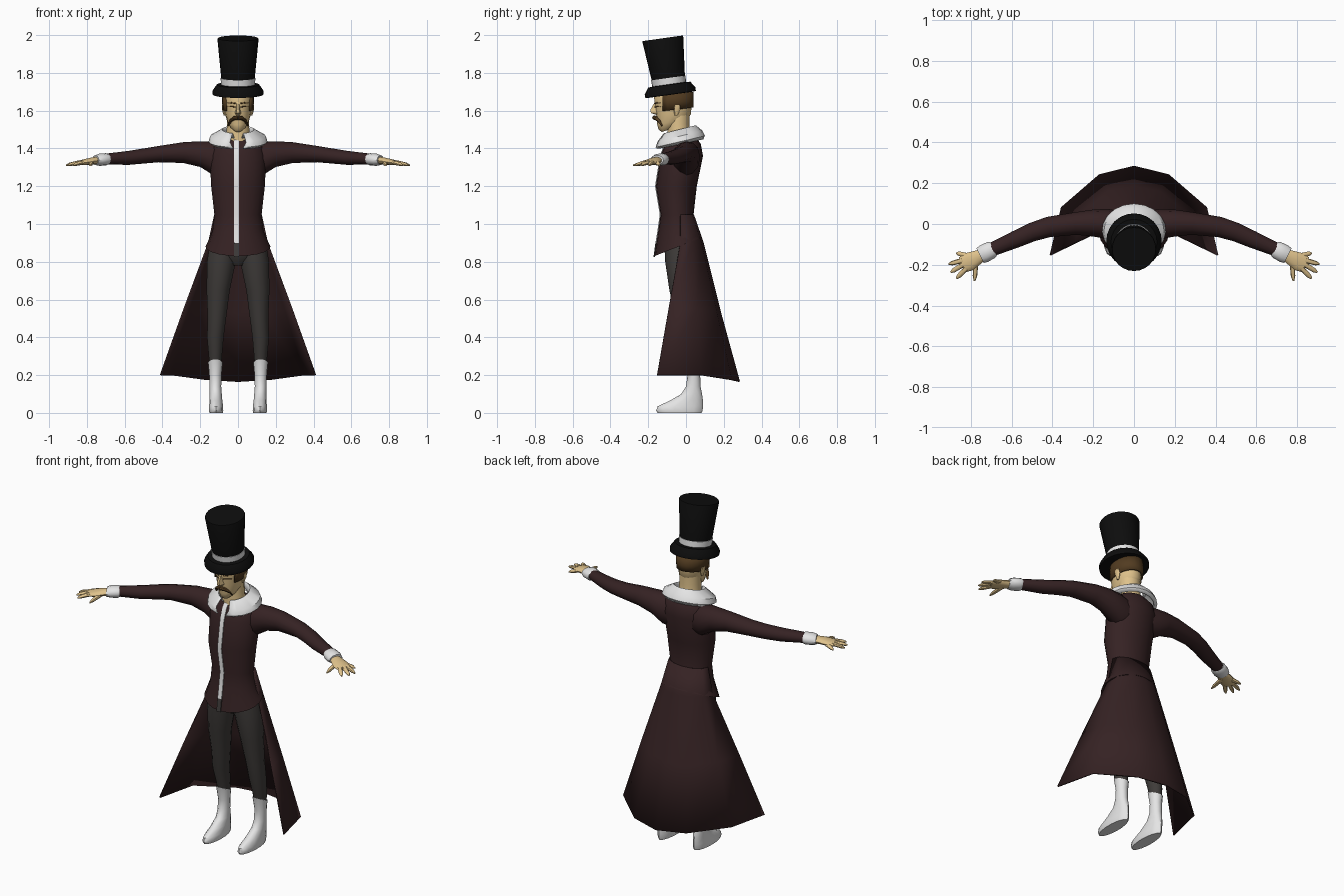
import bpy, bmesh, math
from mathutils import Vector as V, Matrix


def mat(name, r, g, b):
    m = bpy.data.materials.new(name)
    m.diffuse_color = (r, g, b, 1)
    return m


COAT = mat("dark maroon", 0.036, 0.016, 0.017)
GREY = mat("trouser grey", 0.05, 0.045, 0.042)
SKIN = mat("skin", 0.74, 0.54, 0.26)
WHITE = mat("white", 0.78, 0.78, 0.78)
BLACK = mat("black", 0.004, 0.004, 0.004)
HAIR = mat("hair brown", 0.085, 0.045, 0.015)


def ring(c, u, v, n=14, a0=0.0, a1=None):
    """Ellipse (full) or arc; angle 0 points along -v."""
    c, u, v = V(c), V(u), V(v)
    full = a1 is None
    span = 2 * math.pi if full else a1 - a0
    return [c + u * math.sin(a) - v * math.cos(a)
            for a in (a0 + span * i / (n if full else n - 1) for i in range(n))]


def loft(name, rings, m, closed=True, thick=0, side=1):
    """Skin a list of point rows; closed rows get end caps."""
    bm = bmesh.new()
    rows = [[bm.verts.new((p[0] * side, p[1], p[2])) for p in r] for r in rings]
    n = len(rows[0])
    for a, b in zip(rows, rows[1:]):
        for i in range(n if closed else n - 1):
            j = (i + 1) % n
            bm.faces.new((a[i], a[j], b[j], b[i]))
    if closed:
        bm.faces.new(rows[0])
        bm.faces.new(rows[-1])
    bmesh.ops.recalc_face_normals(bm, faces=bm.faces)
    me = bpy.data.meshes.new(name)
    bm.to_mesh(me)
    bm.free()
    o = bpy.data.objects.new(name, me)
    bpy.context.collection.objects.link(o)
    me.materials.append(m)
    if thick:
        s = o.modifiers.new("thickness", "SOLIDIFY")
        s.thickness, s.offset = thick, 0
    return o


def column(rows, n=14):
    """Rows of (z, centre x, front y, back y, half width, back rise)."""
    return [ring((x, (f + b) / 2, z), (w, 0, 0), (0, (b - f) / 2, t), n)
            for z, x, f, b, w, t in rows]


def limb(rows, n=12):
    """Rows of (x, y, z, half depth, half height) running sideways."""
    out = []
    for i, (x, y, z, d, h) in enumerate(rows):
        p, q = rows[max(i - 1, 0)], rows[min(i + 1, len(rows) - 1)]
        t = V((q[0] - p[0], q[1] - p[1], 0)).normalized()
        out.append(ring((x, y, z), V((-t.y, t.x, 0)) * d, (0, 0, h), n))
    return out


# Coat body
TORSO = [(1.46, 0, -.08, .05, .085, 0), (1.425, 0, -.11, .078, .13, 0),
         (1.36, 0, -.135, .09, .15, 0), (1.2, 0, -.16, .057, .142, 0),
         (1.05, 0, -.135, .04, .125, 0), (.96, 0, -.148, .065, .135, 0),
         (.88, 0, -.167, .085, .172, .05)]
loft("coat_body", column(TORSO, 20), COAT)

# Shirt strip down the coat opening, with trousers showing below it
def strip(name, pts, m):
    loft(name, [[V((x, y - d, z)) for x, d in
                 ((-.022, .002), (-.022, -.006), (.004, -.006), (.004, .002))]
                for z, y in pts], m)

strip("shirt_strip", [(r[0], r[2] - .002) for r in TORSO[:-1]] + [(.9, -.160)], WHITE)
strip("coat_gap", [(.9, -.160), (.826, -.170)], GREY)

# Coat skirt, open at the front
def skirt_row(pts):
    return [V((-x, y, z)) for x, y, z in pts] + [V(p) for p in pts[-2::-1]]

loft("coat_skirt", [
    skirt_row([(.122, -.03, 1.05), (.108, .005, 1.05), (.06, .03, 1.05), (0, .038, 1.05)]),
    skirt_row([(.155, -.03, .9), (.14, .03, .9), (.075, .078, .9), (0, .09, .9)]),
    skirt_row([(.285, -.092, .55), (.25, .055, .55), (.125, .158, .54), (0, .182, .53)]),
    skirt_row([(.41, -.153, .2), (.355, .08, .2), (.17, .24, .175), (0, .282, .165)]),
], COAT, closed=False, thick=.008)

# Hips
loft("hips", column([(1.0, 0, -.1, .03, .11, 0), (.9, 0, -.12, .065, .14, 0),
                     (.83, 0, -.11, .06, .12, 0), (.78, 0, -.07, .03, .04, 0)]), GREY)

LEG = [(.9, .075, -.115, .06, .075, 0), (.8, .088, -.11, .055, .078, 0),
       (.65, .105, -.088, .05, .063, 0), (.5, .112, -.055, .058, .05, 0),
       (.4, .12, -.04, .065, .045, 0), (.3, .12, -.01, .078, .036, 0),
       (.22, .12, .005, .075, .031, 0)]
BOOT = [(.265, .12, -.008, .08, .039, -.018), (.2, .12, .008, .075, .033, 0),
        (.14, .12, 0, .077, .032, 0), (.1, .118, -.025, .085, .033, 0),
        (.065, .117, -.085, .09, .035, 0), (.035, .116, -.15, .09, .038, 0),
        (.012, .116, -.158, .088, .039, 0), (0, .116, -.15, .083, .036, 0)]
ARM = [(.05, 0, 1.34, .06, .085), (.13, 0, 1.348, .074, .09), (.2, .005, 1.37, .066, .068),
       (.29, .002, 1.378, .055, .055), (.42, -.015, 1.37, .05, .043),
       (.5, -.04, 1.36, .046, .04), (.58, -.075, 1.35, .042, .037),
       (.72, -.135, 1.343, .032, .027)]
CUFF = [(.69, -.122, 1.343, .038, .028), (.7, -.127, 1.342, .043, .033),
        (.735, -.145, 1.34, .045, .032), (.755, -.155, 1.338, .04, .026)]
PALM = [(.735, -.145, 1.338, .026, .02), (.77, -.165, 1.334, .036, .019),
        (.81, -.185, 1.328, .046, .016), (.842, -.2, 1.323, .04, .011)]
# Fingers: base x, y and tip x, y
FINGERS = [(.82, -.155, .872, -.142), (.84, -.178, .91, -.197), (.84, -.2, .9, -.237),
           (.825, -.22, .872, -.268), (.775, -.18, .782, -.28)]

for s, tag in ((1, "left"), (-1, "right")):
    loft(tag + "_trouser_leg", column(LEG), GREY, side=s)
    loft(tag + "_boot", column(BOOT), WHITE, side=s)
    loft(tag + "_sleeve", limb(ARM), COAT, side=s)
    loft(tag + "_cuff", limb(CUFF), WHITE, side=s)
    loft(tag + "_palm", limb(PALM), SKIN, side=s)
    for i, (x, y, tx, ty) in enumerate(FINGERS):
        mx, my = x + (tx - x) * .75, y + (ty - y) * .75
        loft(f"{tag}_finger_{i + 1}", limb([(x, y, 1.326, .013, .012),
             (mx, my, 1.316, .011, .009), (tx, ty, 1.311, .004, .004)], 8), SKIN, side=s)

# Neck and head
loft("neck", column([(1.42, 0, -.1, .03, .07, 0), (1.47, 0, -.098, .022, .063, 0),
                     (1.53, 0, -.1, .018, .06, 0), (1.6, 0, -.1, .02, .06, 0)]), SKIN)
loft("head", column([(1.497, 0, -.128, -.07, .022, .01), (1.515, 0, -.145, -.03, .042, .015),
                     (1.54, 0, -.152, .005, .056, .015), (1.58, 0, -.158, .026, .068, 0),
                     (1.63, 0, -.165, .03, .074, 0), (1.68, 0, -.17, .03, .077, 0),
                     (1.72, 0, -.15, .01, .065, 0)], 16), SKIN)
loft("nose", [[V((-w, -.15, z)), V((-w * .5, y, z)), V((w * .5, y, z)), V((w, -.15, z))]
              for z, y, w in ((1.645, -.166, .009), (1.605, -.188, .013),
                              (1.588, -.186, .018), (1.58, -.165, .014))], SKIN)

# Hair around the sides and back, longer at the sideburns
loft("hair", [ring((0, -.065, z), (w, 0, 0), (0, .1, t), 15, .95, 2 * math.pi - .95)
              for z, w, t in ((1.7, .079, 0), (1.65, .08, 0), (1.605, .076, .012))],
     HAIR, closed=False, thick=.01)

# Moustache, brows, closed eyes and ears
for s, tag in ((1, "left"), (-1, "right")):
    loft(tag + "_moustache", limb([(-.002, -.166, 1.563, .014, .012),
         (.022, -.158, 1.56, .013, .011), (.04, -.142, 1.545, .011, .009),
         (.052, -.128, 1.522, .005, .005)], 8), HAIR, side=s)
    for part, z, h in (("brow", 1.642, .005), ("eye", 1.622, .003)):
        loft(f"{tag}_{part}", limb([(.014, -.163, z - .003, .004, h),
             (.032, -.153, z, .004, h), (.053, -.133, z - .002, .004, h * .6)], 6), HAIR, side=s)
    loft(tag + "_ear", column([(1.575, .07, -.06, -.045, .006, 0),
                               (1.605, .075, -.066, -.03, .01, 0),
                               (1.63, .076, -.064, -.03, .01, 0)], 8), SKIN, side=s)

# Turned-down collar, open at the throat
loft("collar", [ring((0, y, z), (w, 0, 0), (0, d, t), 19, a, 2 * math.pi - a)
                for y, z, w, d, t, a in ((-.035, 1.475, .07, .075, .02, .3),
                                         (-.035, 1.497, .085, .088, .022, .35),
                                         (-.035, 1.462, .145, .118, .03, .3),
                                         (-.032, 1.437, .153, .128, .03, .2),
                                         (-.032, 1.425, .135, .12, .025, .2))],
     WHITE, closed=False, thick=.008)

# Top hat, tilted forward
TILT = Matrix.Translation((0, -.083, 1.696)) @ Matrix.Rotation(math.radians(8), 4, "X")

def lathe(name, profile, m):
    loft(name, [ring((0, 0, h), (r, 0, 0), (0, r, 0), 24) for r, h in profile],
         m).matrix_world = TILT

lathe("hat_brim", [(.122, -.012), (.135, -.01), (.136, .008), (.113, .042), (.08, .045)], BLACK)
lathe("hat_band", [(.09, .035), (.092, .078), (.08, .078)], WHITE)
lathe("hat_crown", [(.086, .04), (.088, .07), (.109, .285), (.107, .29)], BLACK)

# Smooth shading with crisp edges
bpy.ops.object.select_all(action="SELECT")
bpy.context.view_layer.objects.active = bpy.data.objects["coat_body"]
bpy.ops.object.shade_smooth_by_angle(angle=math.radians(40))
